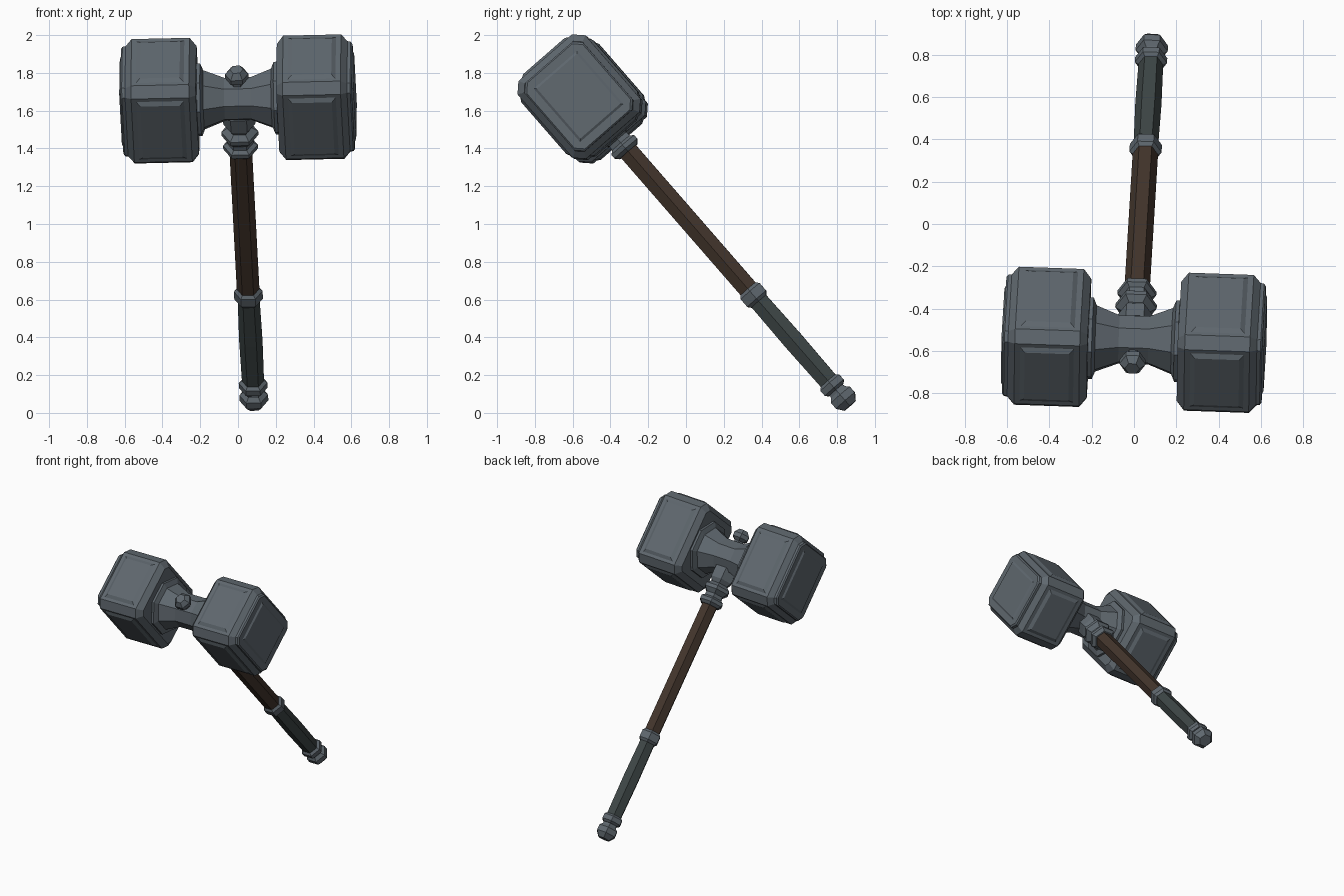
import bpy, bmesh, math
from mathutils import Matrix, Vector

if "Cube" in bpy.data.objects:
    bpy.data.objects.remove(bpy.data.objects["Cube"])

# Hammer frame: X along the head, Z along the handle, origin at head centre
up = Vector((-0.04, -0.656, 0.753)).normalized()
side = Vector((0.82, -0.03, 0.02))
side = (side - up * side.dot(up)).normalized()
depth = up.cross(side)
FRAME = Matrix.Translation((0, -0.547, 1.662)) @ Matrix((side, depth, up)).transposed().to_4x4()


def material(name, rgb):
    m = bpy.data.materials.new(name)
    m.diffuse_color = (*rgb, 1)
    m.use_nodes = True
    m.node_tree.nodes["Principled BSDF"].inputs["Base Color"].default_value = m.diffuse_color
    return m


STEEL = material("blue grey steel", (0.115, 0.138, 0.158))
WOOD = material("dark brown wood", (0.056, 0.036, 0.025))
GRIP = material("dark green grey grip", (0.048, 0.062, 0.062))


def finish(bm, name, mat):
    bmesh.ops.recalc_face_normals(bm, faces=bm.faces)
    bm.transform(FRAME)
    me = bpy.data.meshes.new(name)
    bm.to_mesh(me)
    bm.free()
    me.materials.append(mat)
    ob = bpy.data.objects.new(name, me)
    bpy.context.collection.objects.link(ob)
    return ob


def loft(bm, rings):
    """Skin a list of equal-length point rings and cap both ends."""
    rows = [[bm.verts.new(p) for p in r] for r in rings]
    n = len(rows[0])
    for a, b in zip(rows, rows[1:]):
        for i in range(n):
            bm.faces.new((a[i], a[(i + 1) % n], b[(i + 1) % n], b[i]))
    bm.faces.new(rows[0][::-1])
    bm.faces.new(rows[-1])


def lathe(name, profile, mat, sides=6, along_x=False):
    """Faceted turned part from (radius, position) pairs."""
    bm = bmesh.new()
    rings = []
    for r, t in profile:
        ring = []
        for i in range(sides):
            a = 2 * math.pi * (i + (0.5 if along_x else 0)) / sides
            c, s = r * math.cos(a), r * math.sin(a)
            ring.append((t, c, s) if along_x else (c, s, t))
        rings.append(ring)
    loft(bm, rings)
    return finish(bm, name, mat)


def chamfered(hy, hz, c):
    """Rectangle outline with cut corners."""
    return [(hy, -hz + c), (hy, hz - c), (hy - c, hz), (-hy + c, hz),
            (-hy, hz - c), (-hy, -hz + c), (-hy + c, -hz), (hy - c, -hz)]


def block(name, s):
    # chamfered body with stepped outer cap, then a raised end panel
    bm = bmesh.new()
    steps = [(0.213, 0.198, 0.233, 0.03), (0.248, 0.238, 0.273, 0.05),
             (0.555, 0.238, 0.273, 0.05), (0.588, 0.205, 0.24, 0.035),
             (0.605, 0.205, 0.24, 0.04), (0.613, 0.197, 0.232, 0.04)]
    loft(bm, [[(s * x, y, z) for y, z in chamfered(hy, hz, c)] for x, hy, hz, c in steps])

    def panel(place, hu, hv, lo, hi, inset):
        ring = lambda a, b, h: [place(u, v, h) for u, v in ((-a, -b), (a, -b), (a, b), (-a, b))]
        loft(bm, [ring(hu, hv, lo), ring(hu - inset, hv - inset, hi)])

    panel(lambda u, v, h: (s * h, u, v), 0.16, 0.195, 0.608, 0.621, 0.02)
    # raised panels on the four sides
    for d in (1, -1):
        panel(lambda u, v, h: (s * (0.402 + u), v, d * h), 0.135, 0.175, 0.268, 0.286, 0.03)
        panel(lambda u, v, h: (s * (0.402 + u), d * h, v), 0.135, 0.21, 0.233, 0.251, 0.03)
    finish(bm, name, STEEL)


# Head
block("right_head_block", 1)
block("left_head_block", -1)
half = [(0.12, 0.07), (0.165, 0.18), (0.203, 0.195), (0.203, 0.212), (0.17, 0.24)]
lathe("head_neck", [(r, -x) for r, x in half[::-1]] + half, STEEL, 8, True)
lathe("top_knob", [(0.04, 0.08), (0.035, 0.125), (0.062, 0.145), (0.062, 0.175), (0.035, 0.207)], STEEL)

# Handle
lathe("socket_rings", [(0.085, -0.09), (0.085, -0.175), (0.065, -0.205), (0.098, -0.23),
                       (0.098, -0.255), (0.068, -0.285), (0.07, -0.31), (0.092, -0.325),
                       (0.092, -0.35), (0.07, -0.37)], STEEL)
lathe("wooden_shaft", [(0.06, -0.35), (0.06, -1.4)], WOOD)
lathe("grip", [(0.058, -1.39), (0.062, -1.7), (0.058, -2.02)], GRIP)
lathe("middle_collar", [(0.06, -1.335), (0.076, -1.352), (0.076, -1.405), (0.06, -1.422)], STEEL)
lathe("lower_collar", [(0.058, -1.98), (0.076, -1.995), (0.076, -2.03), (0.058, -2.045)], STEEL)
lathe("pommel", [(0.05, -2.03), (0.055, -2.06), (0.076, -2.08), (0.076, -2.12), (0.045, -2.157)], STEEL)
